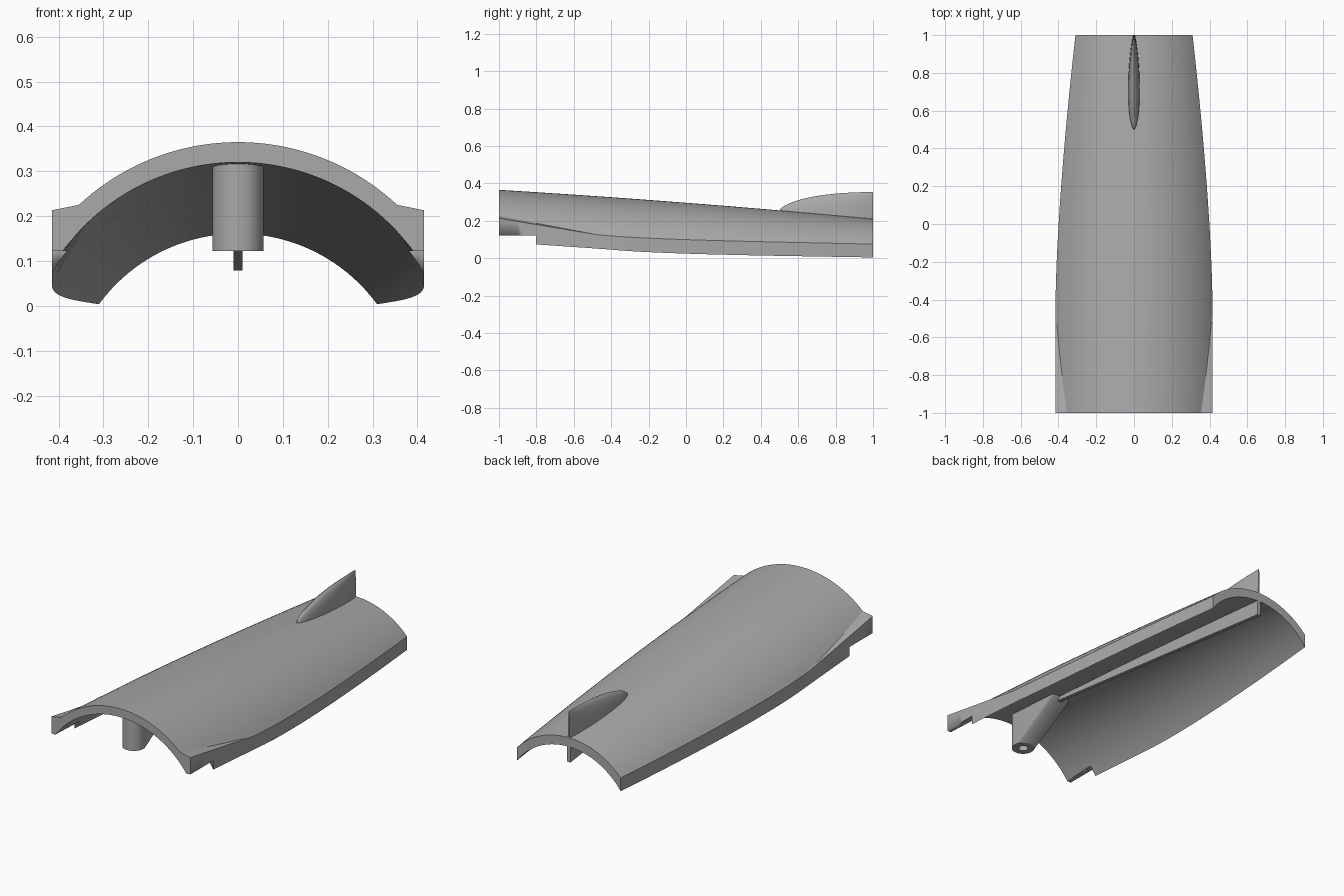
import bpy, bmesh, math

if "Cube" in bpy.data.objects:
    bpy.data.objects.remove(bpy.data.objects["Cube"])

grey = bpy.data.materials.new("plain_grey")
grey.use_nodes = True
GREY = (0.4, 0.4, 0.4, 1)
grey.diffuse_color = GREY
grey.node_tree.nodes["Principled BSDF"].inputs["Base Color"].default_value = GREY


def finish(bm, name, angle=30):
    bmesh.ops.recalc_face_normals(bm, faces=bm.faces)
    mesh = bpy.data.meshes.new(name)
    bm.to_mesh(mesh)
    bm.free()
    mesh.materials.append(grey)
    ob = bpy.data.objects.new(name, mesh)
    bpy.context.collection.objects.link(ob)
    bpy.ops.object.select_all(action="DESELECT")
    ob.select_set(True)
    bpy.context.view_layer.objects.active = ob
    bpy.ops.object.shade_smooth_by_angle(angle=math.radians(angle))
    return ob


def loft(bm, rings, caps=True):
    """Bridge closed rings of equal length, capping both ends."""
    loops = [[bm.verts.new(p) for p in ring] for ring in rings]
    for a, b in zip(loops, loops[1:]):
        for i in range(len(a)):
            j = (i + 1) % len(a)
            bm.faces.new((a[i], a[j], b[j], b[i]))
    if caps:
        bm.faces.new(loops[0])
        bm.faces.new(loops[-1])
    return loops


# Rules that shape the arched shell along its length
def taper(y):
    return max(0, (y + 0.4) / 1.4)

def half_width(y):
    return 0.415 - 0.105 * taper(y) ** 1.5

def crown(y):
    return 0.296 - 0.0775 * y - 0.0085 * y * y

def inner_crown(y):
    return crown(y) - 0.047 - 0.002 * y

def arch(x, top, radius):
    return top - radius + math.sqrt(radius * radius - x * x)

def outer(x, y):
    t = taper(y)
    return arch(x, crown(y), 0.52 - 0.097 * t + 0.05 * t * (1 - t))

def inner(x, y):
    t = taper(y)
    return arch(x, inner_crown(y), 0.485 - 0.101 * t + 0.05 * t * (1 - t))

def ramp(x, y):
    return 0.113 - (y + 0.4) / 6 + 0.2 * (0.415 - x)

def ramp_start(y):
    lo, hi = 0, half_width(y) * 0.99
    if y > -0.4 or outer(hi, y) > ramp(hi, y):
        return hi
    for _ in range(30):
        mid = (lo + hi) / 2
        lo, hi = (mid, hi) if outer(mid, y) > ramp(mid, y) else (lo, mid)
    return lo


# Shell with side ramps towards the front
N = 24
rings = []
for k in range(61):
    y = -1 + k / 30
    w, xi = half_width(y), ramp_start(y)
    half = [xi * i / N for i in range(N + 1)] + [(xi + w) / 2, w]
    xs = [-x for x in half[:0:-1]] + half
    def top(x):
        return max(outer(x, y), ramp(abs(x), y)) if y <= -0.4 else outer(x, y)
    rings.append([(x, y, top(x)) for x in xs] + [(x, y, inner(x, y)) for x in xs[::-1]])
bm = bmesh.new()
loft(bm, rings)
shell = finish(bm, "arched_shell", 15)

# Step cut under the front edge
bm = bmesh.new()
loft(bm, [[(x, y, z) for x, y in ((-1, -2), (1, -2), (1, -0.803), (-1, -0.803))]
          for z in (-1, 0.122)])
cutter = finish(bm, "step_cutter")
cutter.hide_render = True
bpy.context.view_layer.objects.active = shell
cut = shell.modifiers.new("step", "BOOLEAN")
cut.object, cut.operation, cut.solver = cutter, "DIFFERENCE", "EXACT"
bpy.ops.object.modifier_apply(modifier="step")
bpy.data.objects.remove(cutter)

# Streamlined fin with a rounded nose and thin trailing edge
rings = []
for k in range(33):
    s = max((k / 32) ** 2, 0.0005)
    y = 0.5 + 0.5 * s
    base = crown(y) - 0.02
    tip = 0.253 + 0.1 * (1 - (1 - s) ** 2.2) ** 0.6
    wide = 0.069 * math.sqrt(s) * (1 - s) ** 0.8 + 0.005 * s
    angles = [math.pi * i / 12 for i in range(13)]
    rings.append([(wide * math.cos(a), y, base + (tip - base) * math.sin(a)) for a in angles])
bm = bmesh.new()
loft(bm, rings)
finish(bm, "tail_fin", 40)

# Thin rib running under the crown to the back edge
bm = bmesh.new()
ys = [-0.6 + 0.1 * i for i in range(17)]
loft(bm, [[(x, y, z) for x, z in ((-0.01, 0.27 - 0.122 * (y + 0.57)),
                                  (0.01, 0.27 - 0.122 * (y + 0.57)),
                                  (0.01, inner_crown(y) + 0.02),
                                  (-0.01, inner_crown(y) + 0.02))] for y in ys])
finish(bm, "under_rib")

# Front post: round foot with a socket, sloping back into the shell
R, CY, SEG = 0.057, -0.888, 48
def circle(r, z):
    return [(r * math.cos(2 * math.pi * i / SEG), CY + r * math.sin(2 * math.pi * i / SEG), z)
            for i in range(SEG)]
head = [(x, y if y < CY - 0.001 else -0.55,
         inner_crown(y if y < CY - 0.001 else -0.55) + 0.02) for x, y, z in circle(R, 0)]
bm = bmesh.new()
loft(bm, [circle(0.025, 0.24), circle(0.025, 0.122), circle(R, 0.122), head])
finish(bm, "front_post")
